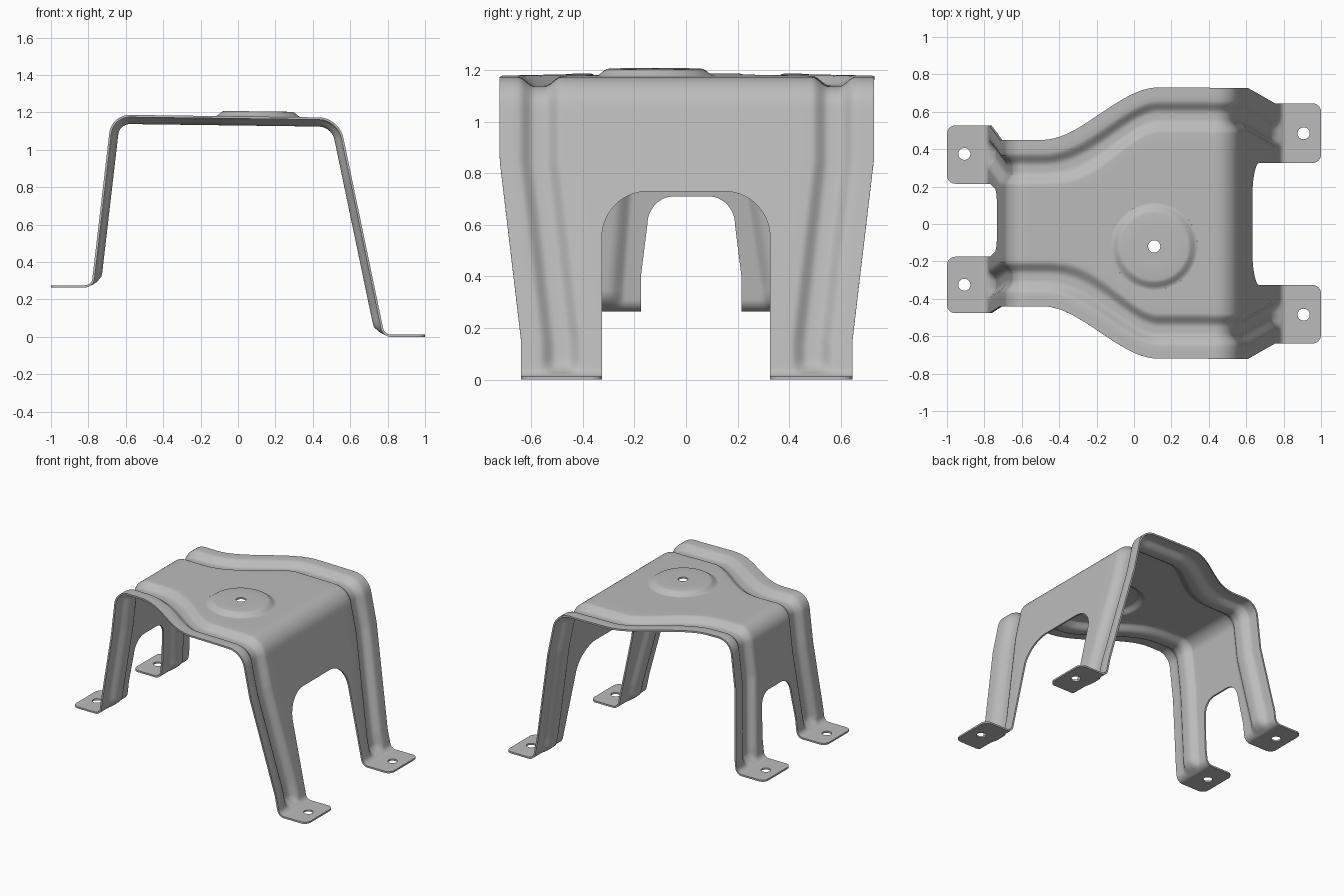
import bpy, bmesh, math
from mathutils import Vector

cube = bpy.data.objects.get("Cube")
if cube:
    bpy.data.objects.remove(cube, do_unlink=True)

THICK = 0.012
steel = bpy.data.materials.new("plain_steel_grey")
steel.use_nodes = True
GREY = (0.5, 0.5, 0.5, 1)
steel.diffuse_color = GREY
steel.node_tree.nodes["Principled BSDF"].inputs["Base Color"].default_value = GREY


def smooth(a, b, v):
    t = min(max((v - a) / (b - a), 0), 1)
    return t * t * (3 - 2 * t)


def ramp(a, b, v):
    return min(max((v - a) / (b - a), 0), 1)


def make_object(name, bm):
    mesh = bpy.data.meshes.new(name)
    bm.to_mesh(mesh)
    bm.free()
    obj = bpy.data.objects.new(name, mesh)
    bpy.context.collection.objects.link(obj)
    mesh.materials.append(steel)
    return obj


def activate(obj):
    bpy.ops.object.select_all(action='DESELECT')
    obj.select_set(True)
    bpy.context.view_layer.objects.active = obj


def add_prism(bm, points, push):
    face = bm.faces.new([bm.verts.new(p) for p in points])
    ext = bmesh.ops.extrude_face_region(bm, geom=[face])
    bmesh.ops.translate(bm, vec=push, verts=[e for e in ext["geom"] if isinstance(e, bmesh.types.BMVert)])
    bmesh.ops.recalc_face_normals(bm, faces=bm.faces)


def cut(obj, bm):
    cutter = make_object("cutter", bm)
    cutter.hide_render = True
    mod = obj.modifiers.new("cut", 'BOOLEAN')
    mod.operation, mod.solver, mod.object = 'DIFFERENCE', 'EXACT', cutter
    activate(obj)
    bpy.ops.object.modifier_apply(modifier=mod.name)
    bpy.data.objects.remove(cutter, do_unlink=True)


# Side profile: corners (x, z, tangent length of the bend)
corners = [(-1, .276, 0), (-.783, .276, .035), (-.677, 1.188, .1),
           (.541, 1.172, .11), (.783, THICK, .035), (1, THICK, 0)]
path = []


def add_line(end, step=.02):
    start = path[-1]
    count = max(1, round((end - start).length / step))
    path.extend(start.lerp(end, i / count) for i in range(1, count + 1))


path.append(Vector(corners[0][:2]))
for i in range(1, len(corners) - 1):
    p, q, r = (Vector(c[:2]) for c in corners[i - 1:i + 2])
    tangent = corners[i][2]
    d_in, d_out = (p - q).normalized(), (r - q).normalized()
    a, b = q + d_in * tangent, q + d_out * tangent
    add_line(a)
    # circular bend about the fillet centre
    half = d_in.angle(d_out) / 2
    centre = q + (d_in + d_out).normalized() * (tangent / math.cos(half))
    va, vb = a - centre, b - centre
    sweep = va.angle_signed(vb)
    for k in range(1, 13):
        ang = -sweep * k / 12
        path.append(centre + Vector((va.x * math.cos(ang) - va.y * math.sin(ang),
                                     va.x * math.sin(ang) + va.y * math.cos(ang))))
add_line(Vector(corners[-1][:2]))


def edges(x, z):
    """Centre line and half width of the sheet."""
    if x < -.6:
        leg = 1 - ramp(.36, .85, z)
        return .005 + .02 * leg, .445 + .057 * leg
    if x > .4:
        return .003, .725 - .083 * (1 - ramp(.15, .85, z))
    return .005, .445 + .28 * smooth(-.49, .13, x)


# Offsets from the outer edge: stiffening groove, then the flat middle
offsets = [0, .04, .07] + [.07 + .0125 * k for k in range(1, 15)]
DEPTH = .037
bm = bmesh.new()
rows = []
for i, p in enumerate(path):
    along = (path[min(i + 1, len(path) - 1)] - path[max(i - 1, 0)]).normalized()
    normal = Vector((-along.y, along.x))
    centre, half = edges(p.x, p.y)
    on_top = abs(p.x) < .6 and p.y > 1
    slope = (edges(p.x + .01, p.y)[1] - edges(p.x - .01, p.y)[1]) / .02 if on_top and p.x < .3 and p.x > -.58 else 0
    stretch = math.hypot(1, slope)
    floor = corners[0][1] if p.x < 0 else corners[-1][1]
    fade = smooth(.005, .06, p.y - floor)
    columns = []
    for off in offsets:
        dip = smooth(.07, .135, off) * (1 - smooth(.175, .24, off)) * DEPTH * fade
        columns.append((half - off * stretch, dip))
    inner = columns[-1][0]
    columns += [(inner * (1 - k / 6), 0) for k in range(1, 6)]
    line = [(-y, d) for y, d in columns] + [(0, 0)] + [(y, d) for y, d in reversed(columns)]
    row = []
    for y, dip in line:
        q = p - normal * dip
        row.append(bm.verts.new((q.x, centre + y, q.y)))
    rows.append(row)
for r0, r1 in zip(rows, rows[1:]):
    for j in range(len(r0) - 1):
        bm.faces.new((r0[j], r1[j], r1[j + 1], r0[j + 1]))
sheet = make_object("bracket_sheet", bm)
activate(sheet)
solid = sheet.modifiers.new("thickness", 'SOLIDIFY')
solid.thickness, solid.offset = THICK, -1
bpy.ops.object.modifier_apply(modifier=solid.name)

# Arched openings between the legs
bm = bmesh.new()
for x, mid, top, flat, wide, spring, foot, knee in (
        (-1.2, .02, .71, .07, .17, .6, .195, .4), (.4, 0, .73, .15, .326, .55, .326, .4)):
    side = [(foot, -.1), (foot, knee)]
    side += [(flat + (wide - flat) * math.cos(a), spring + (top - spring) * math.sin(a))
             for a in (math.pi / 2 * k / 14 for k in range(15))]
    outline = side + [(-y, z) for y, z in reversed(side)]
    add_prism(bm, [(x, mid + y, z) for y, z in outline], (.8, 0, 0))
cut(sheet, bm)


def add_cylinder(bm, x, y, radius):
    ring = [(x + radius * math.cos(math.tau * k / 48), y + radius * math.sin(math.tau * k / 48)) for k in range(48)]
    add_prism(bm, [(u, v, -.2) for u, v in ring], (0, 0, 1.8))


# Bolt holes, rounded foot corners and the seat for the round boss
bm = bmesh.new()
BOSS = Vector((.108, -.12))
add_cylinder(bm, BOSS.x, BOSS.y, .232)
for sx, mid, hole in ((-1, .025, .35), (1, 0, .485)):
    for sy in (-1, 1):
        add_cylinder(bm, sx * .907, mid + sy * hole, .032)
        mid_foot = edges(sx, 0)[0]
        near = (.2155 if sx < 0 else .326)
        far = edges(sx, 0)[1]
        lo = (.02 + sy * .195) if sx < 0 else sy * near
        for y, inward in ((mid_foot + sy * far, -sy), (lo, sy)):
            r = .045
            arc = [(sx * (1 - r + r * math.sin(a)), y + inward * r * (1 - math.cos(a)))
                   for a in (math.pi / 2 * k / 8 for k in range(9))]
            loop = arc + [(sx * 1.01, y + inward * r), (sx * 1.01, y - inward * .01),
                          (sx * (1 - r), y - inward * .01)]
            add_prism(bm, [(u, v, -.1) for u, v in loop], (0, 0, .6))
cut(sheet, bm)

# Raised round boss with a centre hole, turned from a thin profile
top_profile = [(.0325, .028), (.1, .028), (.178, .028), (.188, .026), (.197, .021),
               (.213, .008), (.222, .002), (.232, 0)]
profile = top_profile + [(r, h - THICK) for r, h in reversed(top_profile)]
tilt = (corners[3][1] - corners[2][1]) / (corners[3][0] - corners[2][0])
base = corners[2][1] + tilt * (BOSS.x - corners[2][0])
bm = bmesh.new()
SIDES = 64
rings = []
for k in range(SIDES):
    c, s = math.cos(math.tau * k / SIDES), math.sin(math.tau * k / SIDES)
    rings.append([bm.verts.new((BOSS.x + r * c, BOSS.y + r * s, base + h + tilt * r * c)) for r, h in profile])
for k in range(SIDES):
    a, b = rings[k], rings[(k + 1) % SIDES]
    for j in range(len(profile)):
        n = (j + 1) % len(profile)
        if j != len(top_profile) - 1:
            bm.faces.new((a[j], a[n], b[n], b[j]))
bmesh.ops.recalc_face_normals(bm, faces=bm.faces)
boss = make_object("round_boss", bm)

for part in (sheet, boss):
    activate(part)
    bpy.ops.object.shade_smooth_by_angle(angle=math.radians(35))
